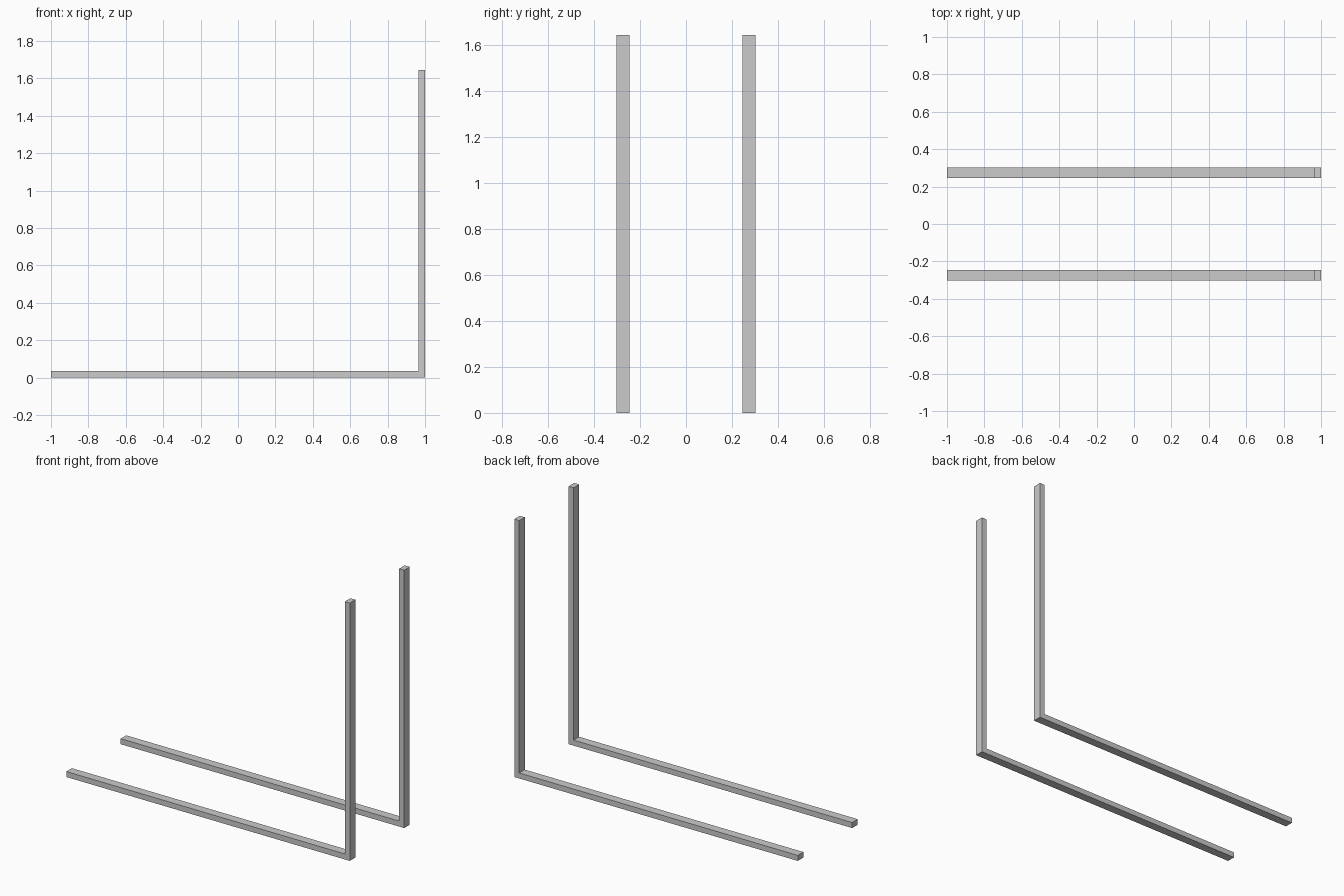
import bpy, bmesh

if "Cube" in bpy.data.objects:
    bpy.data.objects.remove(bpy.data.objects["Cube"])

LENGTH, HEIGHT, THICK = 2.0, 1.644, 0.035
Y_IN, Y_OUT = 0.246, 0.302


def l_bar(name, y0, y1):
    """Extrude an L-shaped side profile from y0 to y1."""
    r = LENGTH / 2
    profile = [(-r, 0), (r, 0), (r, HEIGHT), (r - THICK, HEIGHT),
               (r - THICK, THICK), (-r, THICK)]
    bm = bmesh.new()
    face = bm.faces.new([bm.verts.new((x, y0, z)) for x, z in profile])
    ext = bmesh.ops.extrude_face_region(bm, geom=[face])
    moved = [g for g in ext["geom"] if isinstance(g, bmesh.types.BMVert)]
    bmesh.ops.translate(bm, verts=moved, vec=(0, y1 - y0, 0))
    bmesh.ops.recalc_face_normals(bm, faces=bm.faces)
    mesh = bpy.data.meshes.new(name)
    bm.to_mesh(mesh)
    bm.free()
    obj = bpy.data.objects.new(name, mesh)
    bpy.context.collection.objects.link(obj)
    return obj


# Pair of fork arms: long floor tine with an upright at its right end
l_bar("front_fork", -Y_OUT, -Y_IN)
l_bar("back_fork", Y_IN, Y_OUT)
